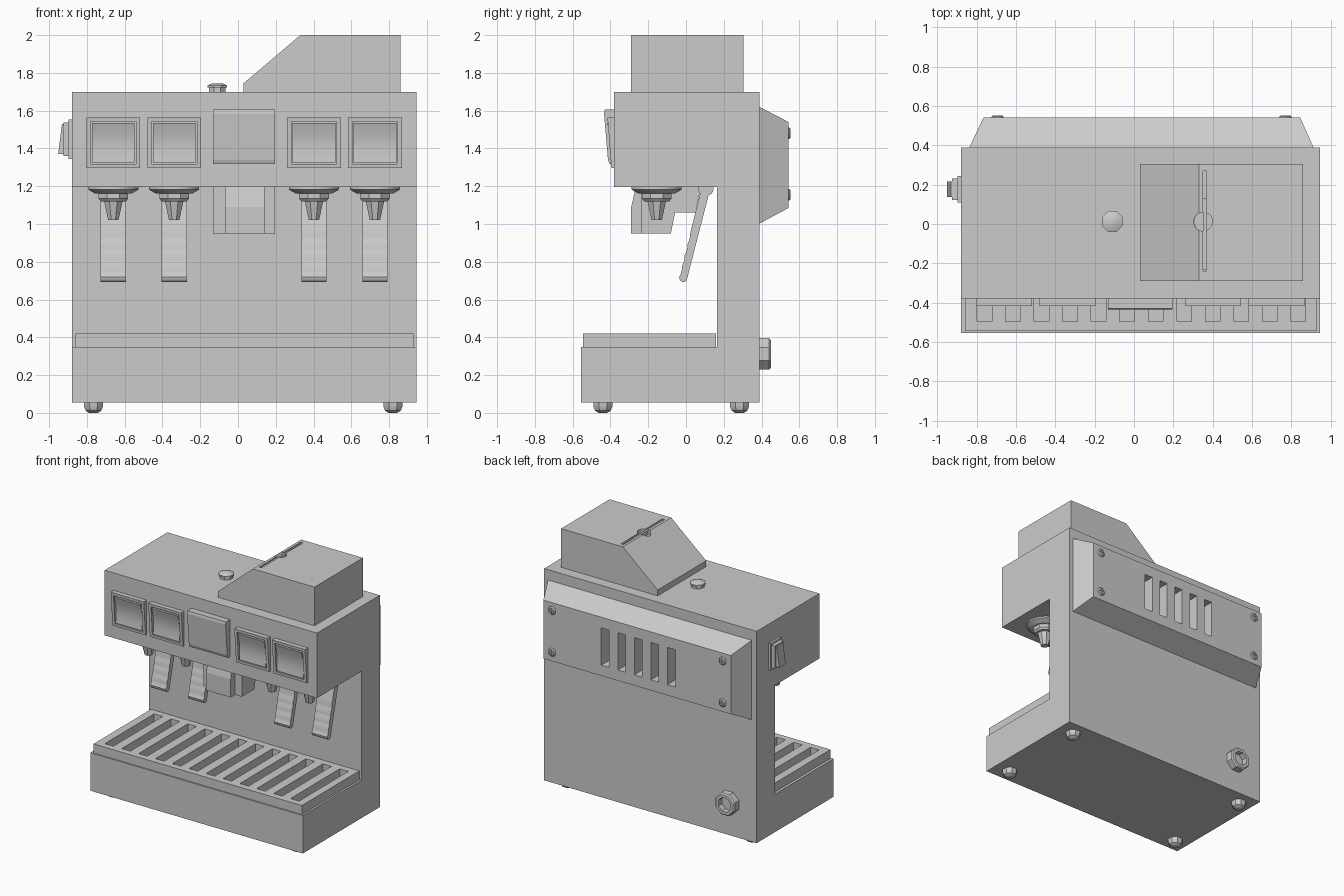
import bpy, bmesh, math
from mathutils import Matrix, Vector

if "Cube" in bpy.data.objects:
    bpy.data.objects.remove(bpy.data.objects["Cube"])


def finish(bm, name, smooth=None):
    bmesh.ops.recalc_face_normals(bm, faces=bm.faces[:])
    me = bpy.data.meshes.new(name)
    bm.to_mesh(me)
    bm.free()
    ob = bpy.data.objects.new(name, me)
    bpy.context.collection.objects.link(ob)
    if smooth:
        select(ob)
        bpy.ops.object.shade_smooth_by_angle(angle=math.radians(smooth))
    return ob


def select(ob):
    bpy.ops.object.select_all(action='DESELECT')
    ob.select_set(True)
    bpy.context.view_layer.objects.active = ob


def add_box(bm, x0, x1, y0, y1, z0, z1):
    m = Matrix.Translation(((x0 + x1) / 2, (y0 + y1) / 2, (z0 + z1) / 2)) @ \
        Matrix.Diagonal((x1 - x0, y1 - y0, z1 - z0, 1))
    bmesh.ops.create_cube(bm, size=1, matrix=m)


def boxes(name, *dims):
    bm = bmesh.new()
    for d in dims:
        add_box(bm, *d)
    return finish(bm, name)


def prism(name, pts, axis, a, b, smooth=None):
    """Extrude a 2D outline: axis x uses (y,z), y uses (x,z), z uses (x,y)."""
    place = {'x': lambda p, t: (t, p[0], p[1]),
             'y': lambda p, t: (p[0], t, p[1]),
             'z': lambda p, t: (p[0], p[1], t)}[axis]
    bm = bmesh.new()
    r0 = [bm.verts.new(place(p, a)) for p in pts]
    r1 = [bm.verts.new(place(p, b)) for p in pts]
    bm.faces.new(r0)
    bm.faces.new(r1)
    for i in range(len(pts)):
        j = (i + 1) % len(pts)
        bm.faces.new((r0[i], r0[j], r1[j], r1[i]))
    return finish(bm, name, smooth)


def lathe(name, prof, loc, sides, axis='z', turn=0.5, smooth=None):
    """Revolve (radius, height) points, capped at both ends."""
    rot = Matrix.Rotation(-math.pi / 2, 4, 'X') if axis == 'y' else Matrix()
    bm = bmesh.new()
    rings = []
    for r, h in prof:
        ring = []
        for i in range(sides):
            t = 2 * math.pi * (i + turn) / sides
            ring.append(bm.verts.new(rot @ Vector((r * math.cos(t), r * math.sin(t), h)) + Vector(loc)))
        rings.append(ring)
    for p, q in zip(rings, rings[1:]):
        for i in range(sides):
            j = (i + 1) % sides
            bm.faces.new((p[i], p[j], q[j], q[i]))
    bm.faces.new(rings[0])
    bm.faces.new(rings[-1])
    return finish(bm, name, smooth)


def cut(ob, cutter):
    mod = ob.modifiers.new("cut", 'BOOLEAN')
    mod.operation, mod.solver, mod.object = 'DIFFERENCE', 'EXACT', cutter
    select(ob)
    bpy.ops.object.modifier_apply(modifier=mod.name)
    bpy.data.objects.remove(cutter, do_unlink=True)


# C-shaped body
prism("body", [(-.555, .055), (.39, .055), (.39, 1.7), (-.38, 1.7), (-.38, 1.195),
               (.165, 1.195), (.165, .35), (-.555, .35)], 'x', -.88, .945)

# Slotted drip tray
tray = boxes("drip_tray", (-.86, .93, -.545, .16, .345, .42))
slots = [(.037 + (i - 5.5) * .145 - .037, .037 + (i - 5.5) * .145 + .037, -.495, .11, .355, .5)
         for i in range(12)]
cut(tray, boxes("tray_cutter", *slots))

# Feet
for x in (-.765, .82):
    for y in (-.44, .283):
        lathe("foot", [(.025, 0), (.045, .012), (.055, .035), (.055, .06)], (x, y, 0), 8, smooth=30)

# Bean hopper with lid slot, finger notch and slider
hopper = prism("hopper", [(.03, 1.7), (.03, 1.745), (.33, 2), (.86, 2), (.86, 1.7)], 'y', -.29, .305)
cut(hopper, boxes("slot_cutter", (.35, .37, -.24, .27, 1.93, 2.1)))
cut(hopper, lathe("notch_cutter", [(.048, 1.96), (.048, 2.1)], (.352, .012, 0), 16))
boxes("hopper_slider", (.352, .368, -.235, .13, 1.93, 1.992))

# Top knob
lathe("top_knob", [(.048, 1.69), (.048, 1.722), (.057, 1.722), (.057, 1.733), (.03, 1.745)],
      (-.11, .013, 0), 8, smooth=30)

# Repeated brewing stations: framed button, nozzle, lever
for x in (-.66, -.338, .402, .725):
    # Tilted button frame with an opening
    frame = prism("button_frame", [(-.37, 1.297), (-.395, 1.297), (-.416, 1.565), (-.37, 1.565)],
                  'x', x - .142, x + .142)
    cut(frame, boxes("frame_cutter", (x - .12, x + .12, -.5, -.382, 1.317, 1.543)))
    # Dished button pad
    n = 8
    pad = [(-.375, 1.325), (-.375, 1.535)]
    for i in range(n + 1):
        t = i / n
        pad.append((-.418 + .02 * t + .014 * math.sin(math.pi * t), 1.535 - .21 * t))
    prism("button_pad", pad, 'x', x - .113, x + .113, 30)

    # Nozzle: collar, hex nut, tapered tip
    lathe("nozzle_collar", [(.135, 1.2), (.135, 1.182), (.1, 1.162)], (x, -.155, 0), 16, smooth=25)
    lathe("nozzle_nut", [(.085, 1.17), (.085, 1.135), (.072, 1.12)], (x, -.155, 0), 8)
    lathe("nozzle_tip", [(.055, 1.13), (.03, 1.022)], (x, -.155, 0), 8)

    # Lever: pivot, rippled arm, rounded end
    top, end = Vector((.103, 1.18)), Vector((-.014, .713))
    d = (end - top).normalized()
    s = Vector((d.y, -d.x))
    arm = []
    for i in range(25):
        t = i / 24
        ripple = .005 * abs(math.sin((t - .5) * 8 * math.pi)) if t > .5 else 0
        arm.append(top.lerp(end, t) + s * (.023 - ripple))
    for i in range(1, 6):
        a = math.pi * i / 6
        arm.append(end + s * (.021 * math.cos(a)) + d * (.021 * math.sin(a)))
    arm += [end - s * .02, top - s * .023]
    prism("lever", arm, 'x', x - .067, x + .067, 30)
    pivot = [(.105 + .042 * math.cos(math.pi * i / 8), 1.19 + .042 * math.sin(math.pi * i / 8))
             for i in range(16)]
    prism("lever_pivot", pivot, 'x', x - .067, x + .067, 30)

# Central display panel
prism("center_panel", [(-.37, 1.317), (-.405, 1.317), (-.413, 1.34), (-.434, 1.585),
                       (-.43, 1.605), (-.37, 1.605)], 'x', -.133, .197)

# Central spout: hood with protruding front
prism("spout_hood", [(-.235, .95), (-.08, .95), (-.058, 1.06), (.05, 1.06), (.08, 1.2),
                     (-.235, 1.2)], 'x', -.133, .197)
prism("spout_front", [(-.29, .95), (-.22, .95), (-.22, 1.2), (-.265, 1.2), (-.29, 1.09)],
      'x', -.07, .14)

# Side rocker switch
boxes("switch_plate", (-.897, -.87, .11, .243, 1.345, 1.552))
boxes("switch_body", (-.925, -.89, .122, .231, 1.36, 1.537))
prism("switch_rocker", [(-.92, 1.37), (-.952, 1.37), (-.932, 1.53), (-.92, 1.53)], 'y', .138, .215)

# Bevelled rear panel with vents
bm = bmesh.new()
rear = [[bm.verts.new(p) for p in ((a, y, lo), (b, y, lo), (b, y, hi), (a, y, hi))]
        for a, b, y, lo, hi in ((-.84, .915, .385, 1.0, 1.622), (-.765, .845, .543, 1.085, 1.54))]
bm.faces.new(rear[0])
bm.faces.new(rear[1])
for i in range(4):
    j = (i + 1) % 4
    bm.faces.new((rear[0][i], rear[0][j], rear[1][j], rear[1][i]))
panel = finish(bm, "rear_panel")
vents = [(.03 + k * .142 - .034, .03 + k * .142 + .034, .43, .7, 1.168, 1.457) for k in range(-2, 3)]
cut(panel, boxes("vent_cutter", *vents))

# Panel screws with cross slots
for x in (-.695, .77):
    for z in (1.48, 1.155):
        screw = lathe("panel_screw", [(.032, .535), (.032, .546), (.024, .553)], (x, 0, z), 12, 'y')
        cut(screw, boxes("slot_cutter", (x - .02, x + .02, .547, .6, z - .004, z + .004)))
        cut(screw, boxes("slot_cutter", (x - .004, x + .004, .547, .6, z - .02, z + .02)))

# Rear water inlet nut
lathe("inlet_nut", [(.09, .38), (.09, .44), (.08, .45), (.057, .45), (.057, .405)],
      (-.645, 0, .312), 8, 'y')
